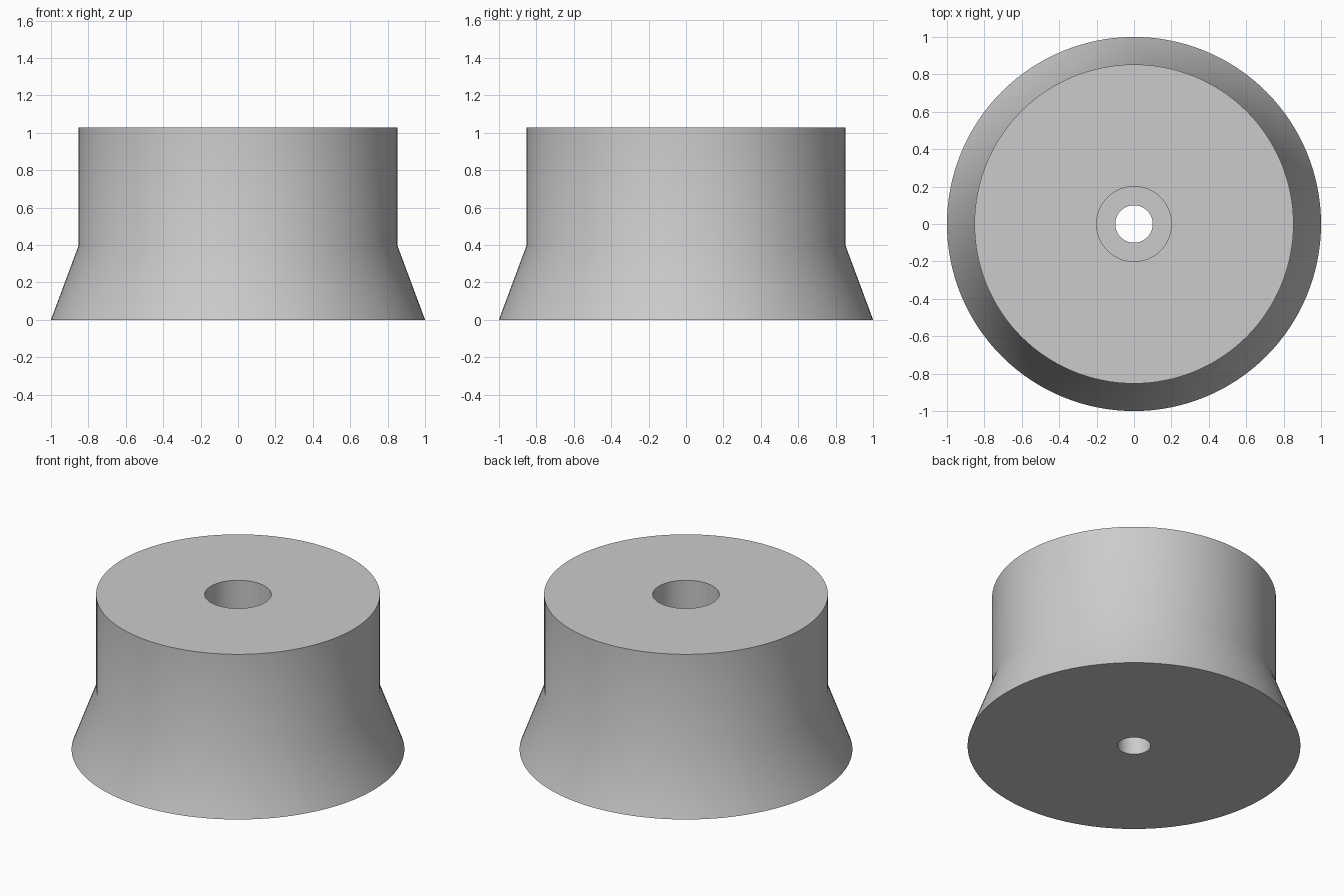
import bpy, bmesh, math

if "Cube" in bpy.data.objects:
    bpy.data.objects.remove(bpy.data.objects["Cube"])

SEGMENTS = 128

# Plain grey material
grey = bpy.data.materials.new("grey")
grey.diffuse_color = (0.6, 0.6, 0.6, 1)
grey.use_nodes = True
grey.node_tree.nodes["Principled BSDF"].inputs["Base Color"].default_value = grey.diffuse_color

# Closed (radius, height) section: flared skirt, straight wall, counterbored through hole
section = [(0.10, 0), (1.0, 0), (0.853, 0.395), (0.853, 1.027),
           (0.20, 1.027), (0.20, 0.40), (0.10, 0.40)]


def revolve(name, profile, material):
    """Turn a closed section round the z axis."""
    bm = bmesh.new()
    rings = []
    for i in range(SEGMENTS):
        a = 2 * math.pi * i / SEGMENTS
        rings.append([bm.verts.new((r * math.cos(a), r * math.sin(a), z)) for r, z in profile])
    n = len(profile)
    for i in range(SEGMENTS):
        here, there = rings[i], rings[(i + 1) % SEGMENTS]
        for j in range(n):
            k = (j + 1) % n
            bm.faces.new((here[j], there[j], there[k], here[k]))
    bmesh.ops.recalc_face_normals(bm, faces=bm.faces)
    mesh = bpy.data.meshes.new(name)
    bm.to_mesh(mesh)
    bm.free()
    mesh.materials.append(material)
    obj = bpy.data.objects.new(name, mesh)
    bpy.context.collection.objects.link(obj)
    return obj


# Flared foot with a stepped screw hole
foot = revolve("flared_foot", section, grey)
bpy.context.view_layer.objects.active = foot
foot.select_set(True)
bpy.ops.object.shade_smooth_by_angle(angle=math.radians(30))
